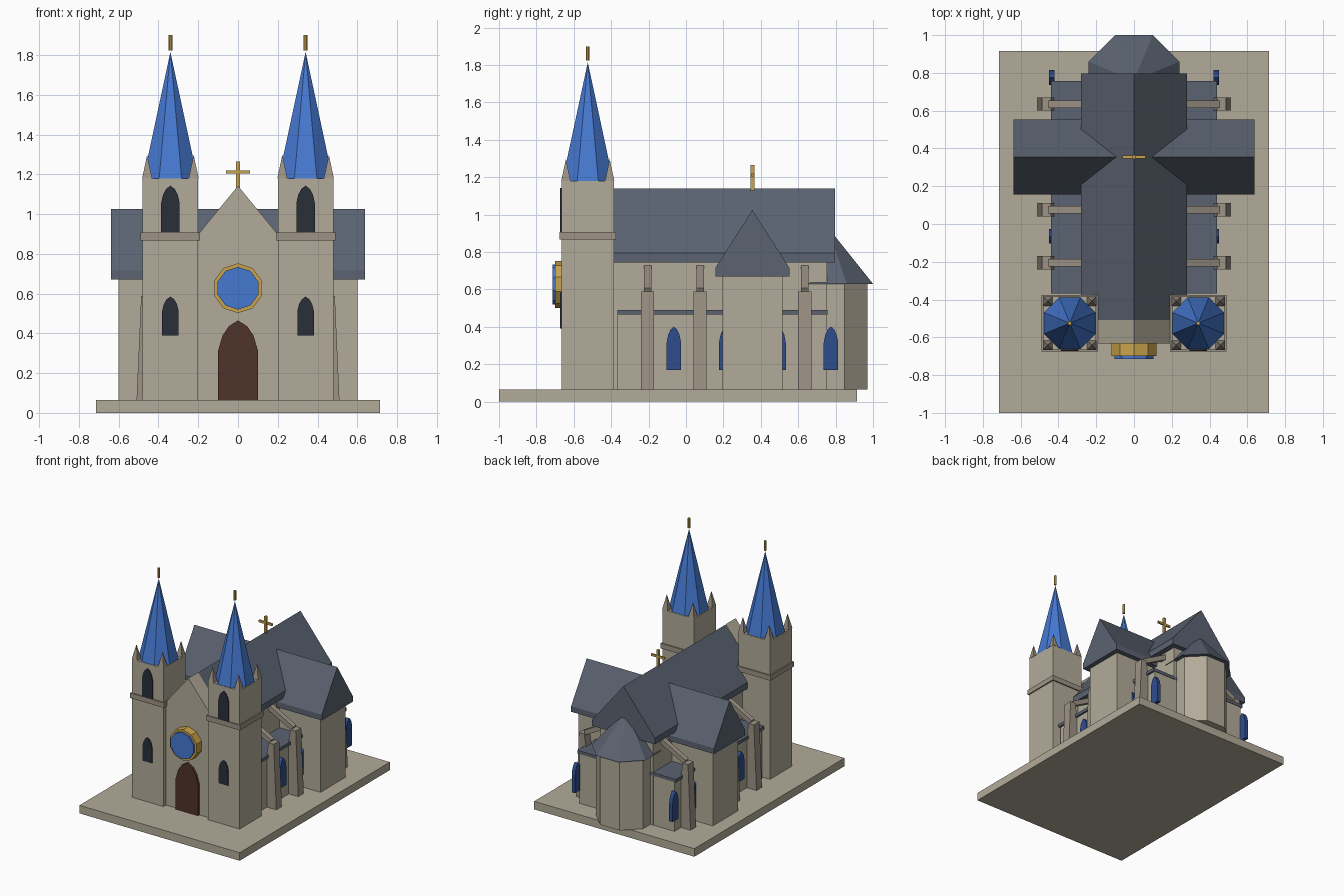
import bpy, bmesh, math
from mathutils import Vector

if "Cube" in bpy.data.objects:
    bpy.data.objects.remove(bpy.data.objects["Cube"])


def material(name, r, g, b):
    m = bpy.data.materials.new(name)
    m.use_nodes = True
    m.diffuse_color = (r, g, b, 1)
    m.node_tree.nodes["Principled BSDF"].inputs["Base Color"].default_value = (r, g, b, 1)
    return m


STONE = material("warm stone", 0.45, 0.41, 0.32)
TRIM = material("darker trim stone", 0.34, 0.295, 0.24)
SLATE = material("grey slate", 0.105, 0.125, 0.165)
SPIRE = material("bright blue", 0.06, 0.19, 0.64)
GLASS = material("deep blue glass", 0.028, 0.075, 0.27)
DARK = material("dark opening", 0.022, 0.028, 0.042)
WOOD = material("brown wood", 0.08, 0.034, 0.021)
GOLD = material("gold", 0.58, 0.37, 0.07)


def finish(name, bm, mat):
    bmesh.ops.recalc_face_normals(bm, faces=bm.faces)
    me = bpy.data.meshes.new(name)
    bm.to_mesh(me)
    bm.free()
    me.materials.append(mat)
    ob = bpy.data.objects.new(name, me)
    bpy.context.collection.objects.link(ob)
    return ob


def prism(name, mat, outline, axis, start, end):
    """Extrude a 2D outline along an axis: x takes (y, z), y takes (x, z), z takes (x, y)."""
    place = {"x": lambda a, b, d: (d, a, b),
             "y": lambda a, b, d: (a, d, b),
             "z": lambda a, b, d: (a, b, d)}[axis]
    bm = bmesh.new()
    face = bm.faces.new([bm.verts.new(place(a, b, start)) for a, b in outline])
    grown = bmesh.ops.extrude_face_region(bm, geom=[face])["geom"]
    move = Vector(place(0, 0, end - start))
    bmesh.ops.translate(bm, vec=move, verts=[v for v in grown if isinstance(v, bmesh.types.BMVert)])
    return finish(name, bm, mat)


def box(name, mat, x, y, z):
    return prism(name, mat, [(x[0], y[0]), (x[1], y[0]), (x[1], y[1]), (x[0], y[1])], "z", *z)


def ring(sides, apothem, cx=0.0, cy=0.0):
    """Regular polygon with a flat side towards +x."""
    r = apothem / math.cos(math.pi / sides)
    turn = [(i + 0.5) * math.tau / sides for i in range(sides)]
    return [(cx + r * math.cos(t), cy + r * math.sin(t)) for t in turn]


def pyramid(name, mat, sides, apothem, centre, low, tip):
    bm = bmesh.new()
    base = [bm.verts.new((x, y, low)) for x, y in ring(sides, apothem, *centre)]
    top = bm.verts.new((*centre, tip))
    bm.faces.new(base)
    for i in range(sides):
        bm.faces.new((base[i], base[(i + 1) % sides], top))
    return finish(name, bm, mat)


def arch(centre, half, low, high):
    """Pointed arch outline."""
    right = [(1, 0), (1, 0.62), (0.78, 0.81), (0.45, 0.93)]
    points = right + [(0, 1)] + [(-a, b) for a, b in reversed(right)]
    return [(centre + a * half, low + b * (high - low)) for a, b in points]


def gabled(centre, half, low, eave, ridge):
    """Roof section with a short upright eave."""
    return [(centre - half, low), (centre + half, low), (centre + half, eave),
            (centre, ridge), (centre - half, eave)]


GROUND = 0.065
BAY = 0.28
CROSS_Y = 0.355

# Base and main body
box("base_slab", STONE, (-0.715, 0.715), (-1.0, 0.915), (0, GROUND))
box("nave_walls", STONE, (-0.235, 0.235), (-0.52, 0.755), (GROUND, 0.75))
prism("nave_roof", SLATE, gabled(0, 0.28, 0.745, 0.795, 1.14), "y", -0.51, 0.797)
box("transept_walls", STONE, (-0.6, 0.6), (CROSS_Y - 0.16, CROSS_Y + 0.16), (GROUND, 0.68))
prism("transept_roof", SLATE, gabled(CROSS_Y, 0.198, 0.67, 0.715, 1.025), "x", -0.638, 0.638)

# Apse at the back
prism("apse_walls", STONE, ring(8, 0.21, 0, 0.76), "z", GROUND, 0.635)
pyramid("apse_roof", SLATE, 8, 0.24, (0, 0.76), 0.63, 0.93)

# Front wall, door and rose window
box("front_wall", STONE, (-0.21, 0.21), (-0.633, -0.51), (GROUND, 0.87))
prism("front_gable", STONE, [(-0.223, 0.87), (0.223, 0.87), (0, 1.142)], "y", -0.633, -0.508)
prism("front_door", WOOD, arch(0, 0.1, GROUND, 0.465), "y", -0.652, -0.62)
prism("rose_frame", GOLD, ring(10, 0.119, 0, 0.627), "y", -0.7, -0.63)
prism("rose_glass", SPIRE, ring(10, 0.102, 0, 0.627), "y", -0.714, -0.69)

# Gold cross over the crossing
box("cross_post", GOLD, (-0.009, 0.009), (CROSS_Y - 0.01, CROSS_Y + 0.01), (1.12, 1.265))
box("cross_arm", GOLD, (-0.06, 0.06), (CROSS_Y - 0.007, CROSS_Y + 0.007), (1.203, 1.22))

for side, label in ((1, "left"), (-1, "right")):
    # Tower
    tx, ty = side * 0.34, -0.525

    def tower_box(name, mat, half, low, high):
        box(f"{label}_{name}", mat, (tx - half, tx + half), (ty - half, ty + half), (low, high))

    tower_box("tower", STONE, 0.14, GROUND, 1.18)
    tower_box("tower_band", TRIM, 0.15, 0.867, 0.908)
    prism(f"{label}_tower_lower_window", DARK, arch(tx, 0.042, 0.39, 0.585), "y", -0.673, -0.65)
    prism(f"{label}_tower_belfry_window", DARK, arch(tx, 0.047, 0.908, 1.143), "y", -0.673, -0.65)
    pyramid(f"{label}_spire", SPIRE, 8, 0.136, (tx, ty), 1.18, 1.815)
    prism(f"{label}_spire_finial", GOLD, ring(8, 0.01, tx, ty), "z", 1.823, 1.9)
    for dx in (-1, 1):
        for dy in (-1, 1):
            pyramid(f"{label}_pinnacle", TRIM, 4, 0.025, (tx + dx * 0.117, ty + dy * 0.117), 1.18, 1.298)

    # Side aisle
    box(f"{label}_aisle_walls", STONE, sorted((side * 0.2, side * 0.425)), (-0.365, 0.753), (GROUND, 0.47))
    box(f"{label}_aisle_roof", SLATE, sorted((side * 0.2, side * 0.44)), (-0.367, 0.757), (0.465, 0.49))
    for i in range(4):
        prism(f"{label}_aisle_window", GLASS, arch(-0.065 + i * BAY, 0.039, 0.17, 0.402), "x",
              side * 0.42, side * 0.45)

    # Buttress piers and flying braces, skipping the transept bay
    pier = [(0.42, GROUND), (0.51, GROUND), (0.487, 0.588), (0.44, 0.588), (0.42, 0.47)]
    brace = [(0.455, 0.608), (0.437, 0.575), (0.22, 0.69), (0.22, 0.735)]
    for i in (0, 1, 3):
        y = -0.205 + i * BAY
        prism(f"{label}_buttress_pier", TRIM, [(side * a, b) for a, b in pier], "y", y - 0.035, y + 0.035)
        prism(f"{label}_flying_brace", TRIM, [(side * a, b) for a, b in brace], "y", y - 0.02, y + 0.02)
